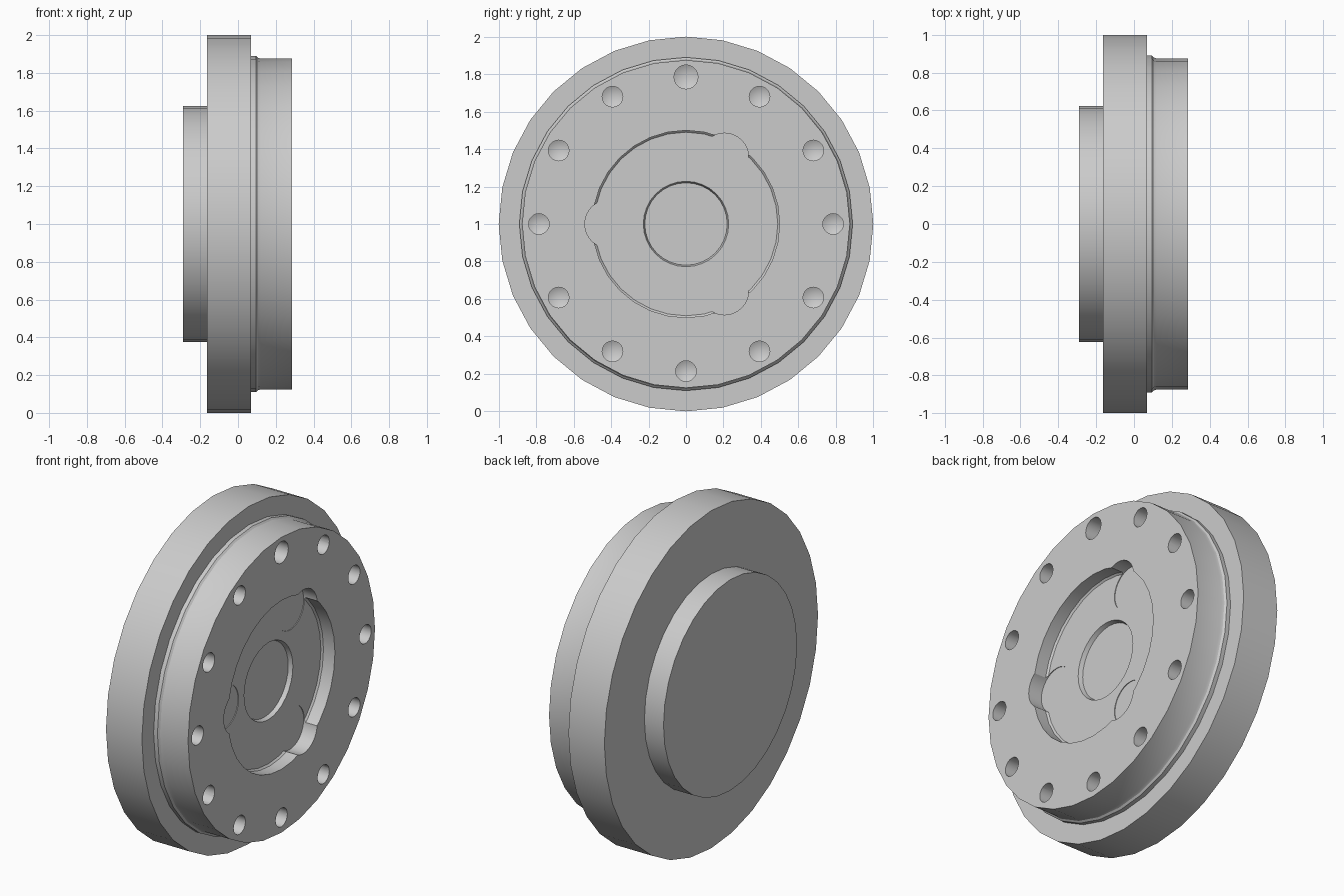
import bpy, bmesh, math
from mathutils import Matrix

cube = bpy.data.objects.get("Cube")
if cube:
    bpy.data.objects.remove(cube, do_unlink=True)

SIDES = 32
FACE_X = 0.285
FLOOR_X = 0.20

grey = bpy.data.materials.new("light_grey")
grey.use_nodes = True
colour = (0.6, 0.6, 0.6, 1)
grey.diffuse_color = colour
grey.node_tree.nodes["Principled BSDF"].inputs["Base Color"].default_value = colour


def make_object(name, bm):
    bmesh.ops.recalc_face_normals(bm, faces=bm.faces[:])
    mesh = bpy.data.meshes.new(name)
    bm.to_mesh(mesh)
    bm.free()
    mesh.materials.append(grey)
    obj = bpy.data.objects.new(name, mesh)
    bpy.context.collection.objects.link(obj)
    return obj


def lathe(name, profile):
    """Turn (x, radius) points around the x axis and cap both ends."""
    bm = bmesh.new()
    rings = []
    for x, r in profile:
        angles = [2 * math.pi * i / SIDES for i in range(SIDES)]
        rings.append([bm.verts.new((x, r * math.sin(a), 1 + r * math.cos(a))) for a in angles])
    for a, b in zip(rings, rings[1:]):
        for i in range(SIDES):
            j = (i + 1) % SIDES
            bm.faces.new((a[i], a[j], b[j], b[i]))
    bm.faces.new(rings[0])
    bm.faces.new(rings[-1])
    return make_object(name, bm)


def add_cone(bm, x0, x1, r0, r1, y, z, sides):
    """Cone or cylinder along x, from x0 to x1."""
    place = Matrix.Translation(((x0 + x1) / 2, y, z)) @ Matrix.Rotation(math.pi / 2, 4, 'Y')
    bmesh.ops.create_cone(bm, cap_ends=True, segments=sides, radius1=r0, radius2=r1,
                          depth=x1 - x0, matrix=place)


def cut(body, cutter):
    mod = body.modifiers.new("cut", 'BOOLEAN')
    mod.operation = 'DIFFERENCE'
    mod.solver = 'EXACT'
    mod.object = cutter
    bpy.context.view_layer.objects.active = body
    bpy.ops.object.modifier_apply(modifier=mod.name)
    bpy.data.objects.remove(cutter, do_unlink=True)


# Turned body: rear hub, wide flange, raised front with stepped recess
body = lathe("flange_body", [
    (-0.29, 0.625), (-0.165, 0.625), (-0.165, 1.0), (0.07, 1.0),
    (0.07, 0.89), (0.095, 0.89), (0.105, 0.88), (0.12, 0.875),
    (FACE_X, 0.875), (FACE_X, 0.50), (FLOOR_X + 0.01, 0.50), (FLOOR_X, 0.49),
    (FLOOR_X, 0.228), (FLOOR_X - 0.025, 0.22)])

# Three round pockets breaking the recess edge
bm = bmesh.new()
for k in range(3):
    a = math.radians(60 + 120 * k)
    add_cone(bm, FLOOR_X - 0.004, 0.35, 0.13, 0.13,
             0.41 * math.cos(a), 1 + 0.41 * math.sin(a), 32)
cut(body, make_object("pocket_cutter", bm))

# Ring of drilled holes with conical bottoms, the top one larger
for k in range(12):
    a = 2 * math.pi * k / 12
    r = 0.064 if k == 0 else 0.055
    y, z = 0.785 * math.sin(a), 1 + 0.785 * math.cos(a)
    bm = bmesh.new()
    add_cone(bm, 0.18, 0.35, r, r, y, z, 20)
    base = min(bm.faces, key=lambda f: f.calc_center_median().x)
    tip = bmesh.ops.poke(bm, faces=[base])["verts"][0]
    tip.co.x -= 0.5 * r
    cut(body, make_object("hole_cutter", bm))

bpy.ops.object.select_all(action='DESELECT')
body.select_set(True)
bpy.context.view_layer.objects.active = body
bpy.ops.object.shade_smooth_by_angle(angle=math.radians(25))
